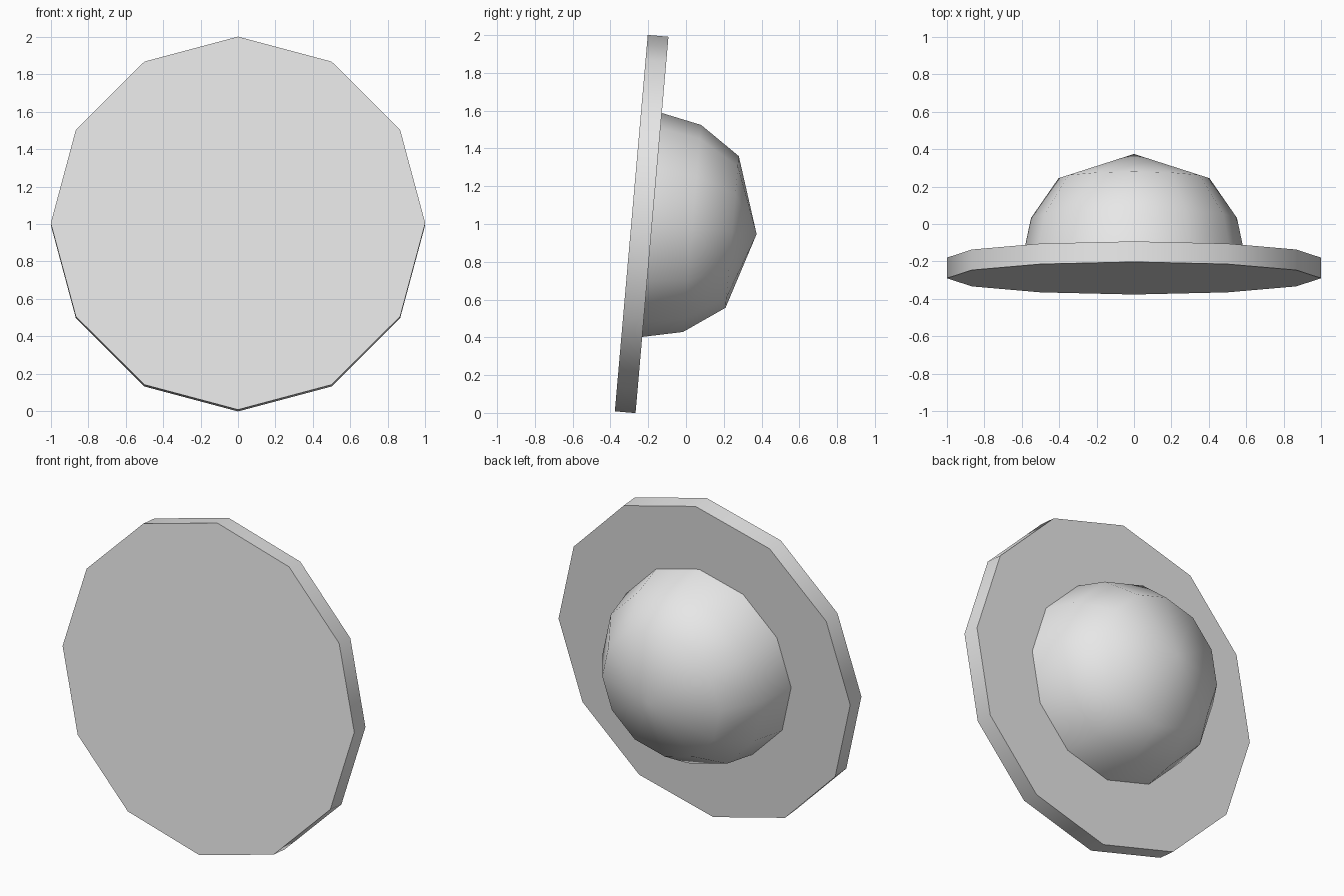
import bpy
import bmesh
from math import radians, sin, cos, pi
from mathutils import Matrix, Vector

cube = bpy.data.objects.get("Cube")
if cube:
    bpy.data.objects.remove(cube, do_unlink=True)

SIDES = 12
TILT = radians(5)
THICKNESS = 0.11

grey = bpy.data.materials.new("light_grey")
grey.use_nodes = True
grey.diffuse_color = (0.8, 0.8, 0.8, 1)
grey.node_tree.nodes["Principled BSDF"].inputs["Base Color"].default_value = (0.8, 0.8, 0.8, 1)

# Shared tilted frame: local z points to the back and slightly down
frame = Matrix.Translation(Vector((0, -0.18, 0.995))) @ Matrix.Rotation(-pi / 2 - TILT, 4, 'X')


def lathe(name, profile, sharp_angle):
    """Revolve (radius, height) points; a zero radius closes to a pole."""
    bm = bmesh.new()
    rings = []
    for r, h in profile:
        count = SIDES if r else 1
        rings.append([bm.verts.new((r * cos(2 * pi * i / SIDES), r * sin(2 * pi * i / SIDES), h))
                      for i in range(count)])
    for a, b in zip(rings, rings[1:]):
        for i in range(SIDES):
            j = (i + 1) % SIDES
            if len(b) == 1:
                bm.faces.new((a[i], a[j], b[0]))
            else:
                bm.faces.new((a[i], a[j], b[j], b[i]))
    # Flat caps on open ends
    for ring in (rings[0], rings[-1]):
        if len(ring) > 1:
            bm.faces.new(ring)
    bmesh.ops.recalc_face_normals(bm, faces=bm.faces)
    for f in bm.faces:
        f.smooth = True
    mesh = bpy.data.meshes.new(name)
    bm.to_mesh(mesh)
    bm.free()
    mesh.set_sharp_from_angle(angle=sharp_angle)
    mesh.materials.append(grey)
    obj = bpy.data.objects.new(name, mesh)
    obj.matrix_world = frame
    bpy.context.collection.objects.link(obj)
    return obj


# Thick round plate
lathe("disc", [(1, -THICKNESS), (1, 0)], radians(40))

# Rounded dome on the back of the plate
lathe("dome", [(0.595, 0), (0.55, 0.213), (0.403, 0.426), (0, 0.556)], radians(60))
